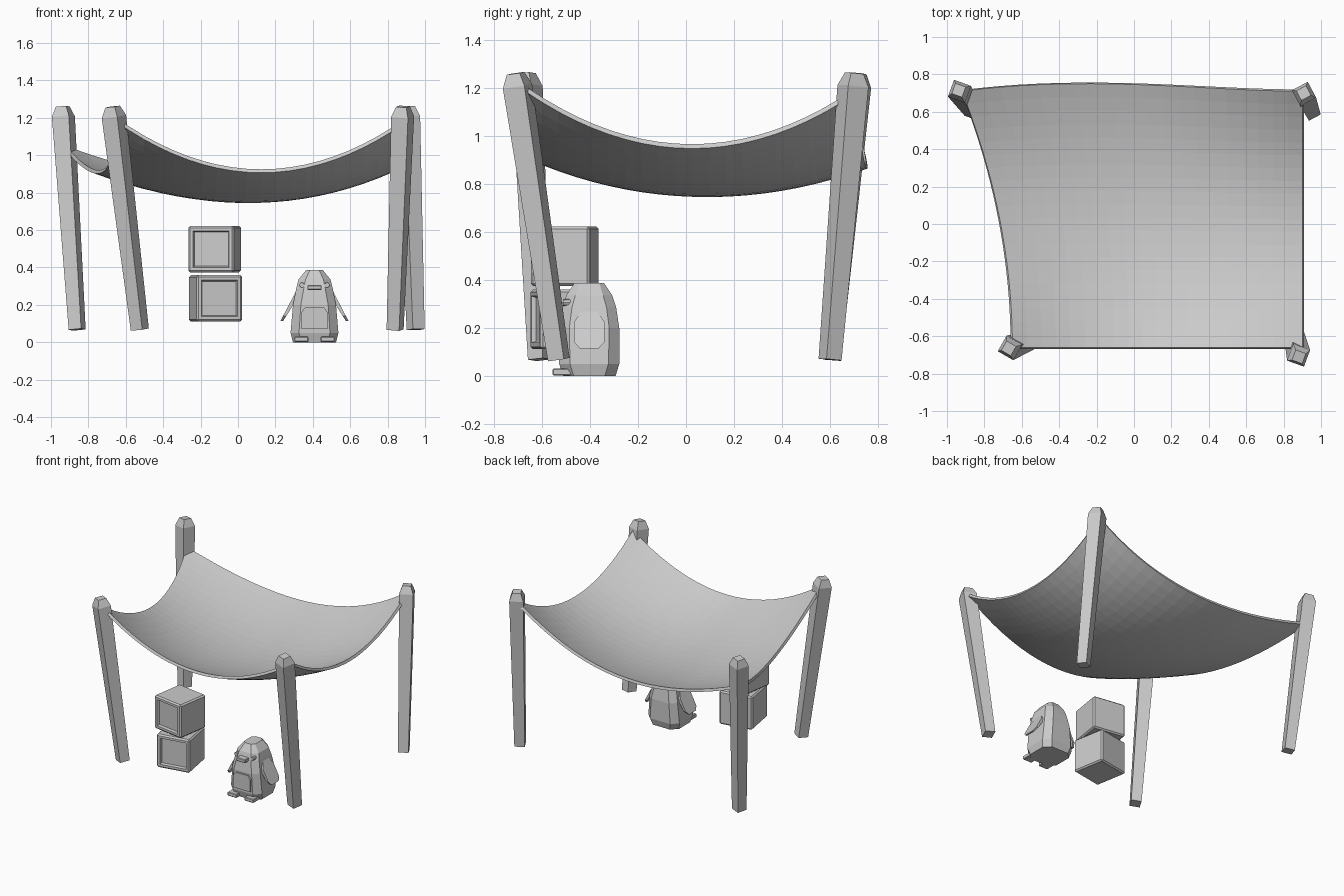
import bpy, bmesh
from math import radians, pi
from mathutils import Vector, Matrix

if "Cube" in bpy.data.objects:
    bpy.data.objects.remove(bpy.data.objects["Cube"])


def make(name, bm, loc=(0, 0, 0), rot=0):
    bmesh.ops.recalc_face_normals(bm, faces=bm.faces)
    me = bpy.data.meshes.new(name)
    bm.to_mesh(me)
    bm.free()
    ob = bpy.data.objects.new(name, me)
    ob.location = loc
    ob.rotation_euler = (0, 0, radians(rot))
    bpy.context.collection.objects.link(ob)
    return ob


def loft(name, rings, **kw):
    """Skin a stack of equal-length point rings and cap both ends."""
    bm = bmesh.new()
    vs = [[bm.verts.new(p) for p in r] for r in rings]
    n = len(vs[0])
    for a, b in zip(vs, vs[1:]):
        for i in range(n):
            bm.faces.new((a[i], a[(i + 1) % n], b[(i + 1) % n], b[i]))
    bm.faces.new(vs[0][::-1])
    bm.faces.new(vs[-1])
    return make(name, bm, **kw)


def box(name, size, loc, bevel=0.0):
    bm = bmesh.new()
    bmesh.ops.create_cube(bm, size=1, matrix=Matrix.Diagonal((*size, 1)))
    if bevel:
        bmesh.ops.bevel(bm, geom=bm.edges[:], offset=bevel, segments=1, affect='EDGES')
    return make(name, bm, loc)


# leaning tapered posts with chamfered tops
def post(name, foot, top, twist):
    a, b = Vector((*foot, 0.068)), Vector((*top, 1.26))
    d = b - a
    q = Vector((0, 0, 1)).rotation_difference(d).to_matrix() @ Matrix.Rotation(radians(twist), 3, 'Z')
    rings = []
    for t, w in ((0, 0.071), (0.955, 0.096), (1, 0.058)):
        h = w / 2
        rings.append([a + d * t + q @ Vector(p) for p in ((-h, -h, 0), (h, -h, 0), (h, h, 0), (-h, h, 0))])
    loft(name, rings)


post("back_left_post", (-0.86, 0.60), (-0.937, 0.715), -20)
post("front_left_post", (-0.525, -0.61), (-0.67, -0.665), -30)
post("front_right_post", (0.84, -0.53), (0.882, -0.71), -20)
post("back_right_post", (0.95, 0.60), (0.907, 0.70), 28)

# sagging cloth with its back left corner pulled outward
N = 20
bm = bmesh.new()
grid = []
for j in range(N + 1):
    row = []
    for i in range(N + 1):
        u, v = 2 * i / N - 1, 2 * j / N - 1
        s, t = (1 - u) / 2, (1 + v) / 2
        pull = s * s * t * t
        x = 0.125 + 0.775 * u - 0.27 * pull
        y = 0.025 + 0.685 * v + 0.27 * pull * (1 - s)
        z = 0.775 + 0.19 * u * u + 0.15 * v * v + 0.085 * u * u * v * v - 0.15 * pull
        row.append(bm.verts.new((x, y, z)))
    grid.append(row)
for j in range(N):
    for i in range(N):
        bm.faces.new((grid[j][i], grid[j][i + 1], grid[j + 1][i + 1], grid[j + 1][i]))
cloth = make("cloth_canopy", bm)
mod = cloth.modifiers.new("thickness", 'SOLIDIFY')
mod.thickness = 0.02
mod.offset = -1 if cloth.data.polygons[0].normal.z > 0 else 1


# crates with a recessed front panel
def crate(name, loc, rot):
    s = 0.248
    bm = bmesh.new()
    bmesh.ops.create_cube(bm, size=s)
    bmesh.ops.bevel(bm, geom=bm.edges[:], offset=0.01, segments=1, affect='EDGES')
    front = [f for f in bm.faces if f.normal.y < -0.99]
    bmesh.ops.inset_region(bm, faces=front, thickness=0.024)
    bmesh.ops.inset_region(bm, faces=front, thickness=0.008, depth=-0.018)
    make(name, bm, loc, rot)


crate("lower_crate", (-0.12, -0.505, 0.235), 10)
crate("upper_crate", (-0.125, -0.505, 0.498), -9)

# toy bird, body as a stack of octagons
CX, CY = 0.409, -0.403


def octagon(hx, hy, z, c):
    return [(hx, -hy + c, z), (hx, hy - c, z), (hx - c, hy, z), (-hx + c, hy, z),
            (-hx, hy - c, z), (-hx, -hy + c, z), (-hx + c, -hy, z), (hx - c, -hy, z)]


body = ((0.115, 0.11, 0, 0.045), (0.128, 0.125, 0.05, 0.045), (0.115, 0.125, 0.2, 0.042),
        (0.098, 0.112, 0.285, 0.04), (0.086, 0.096, 0.335, 0.038), (0.045, 0.062, 0.386, 0.02))
loft("bird_body", [octagon(*r) for r in body], loc=(CX, CY, 0))

# belly panel with clipped top corners
panel = [(-0.07, 0.07), (0.07, 0.07), (0.07, 0.16), (0.05, 0.187), (-0.05, 0.187), (-0.07, 0.16)]
loft("bird_belly", [[(x, y, z) for x, z in panel] for y in (-0.10, -0.138)], loc=(CX, CY, 0))

# beak
box("bird_beak", (0.075, 0.06, 0.026), (CX, CY - 0.12, 0.293), 0.004)

for side, sx in (("left", -1), ("right", 1)):
    # eye
    bm = bmesh.new()
    bmesh.ops.create_cone(bm, cap_ends=True, segments=8, radius1=0.014, radius2=0.014, depth=0.05,
                          matrix=Matrix.Rotation(pi / 2, 4, 'X'))
    make(side + "_eye", bm, (CX + sx * 0.067, CY - 0.085, 0.306))
    # foot
    box(side + "_foot", (0.075, 0.12, 0.028), (CX + sx * 0.07, CY - 0.093, 0.016), 0.004)
    # flipper hanging outward, outline in (y, z)
    outline = [(-0.03, 0.275), (0.03, 0.275), (0.063, 0.225), (0.063, 0.14),
               (0.04, 0.115), (-0.04, 0.115), (-0.063, 0.14), (-0.063, 0.225)]
    rings = [[(sx * (0.098 + (0.275 - z) * 0.52 - off * (0.5 + (z - 0.115) * 4)), y, z)
              for y, z in outline] for off in (0, 0.028)]
    loft(side + "_flipper", rings, loc=(CX, CY, 0))
